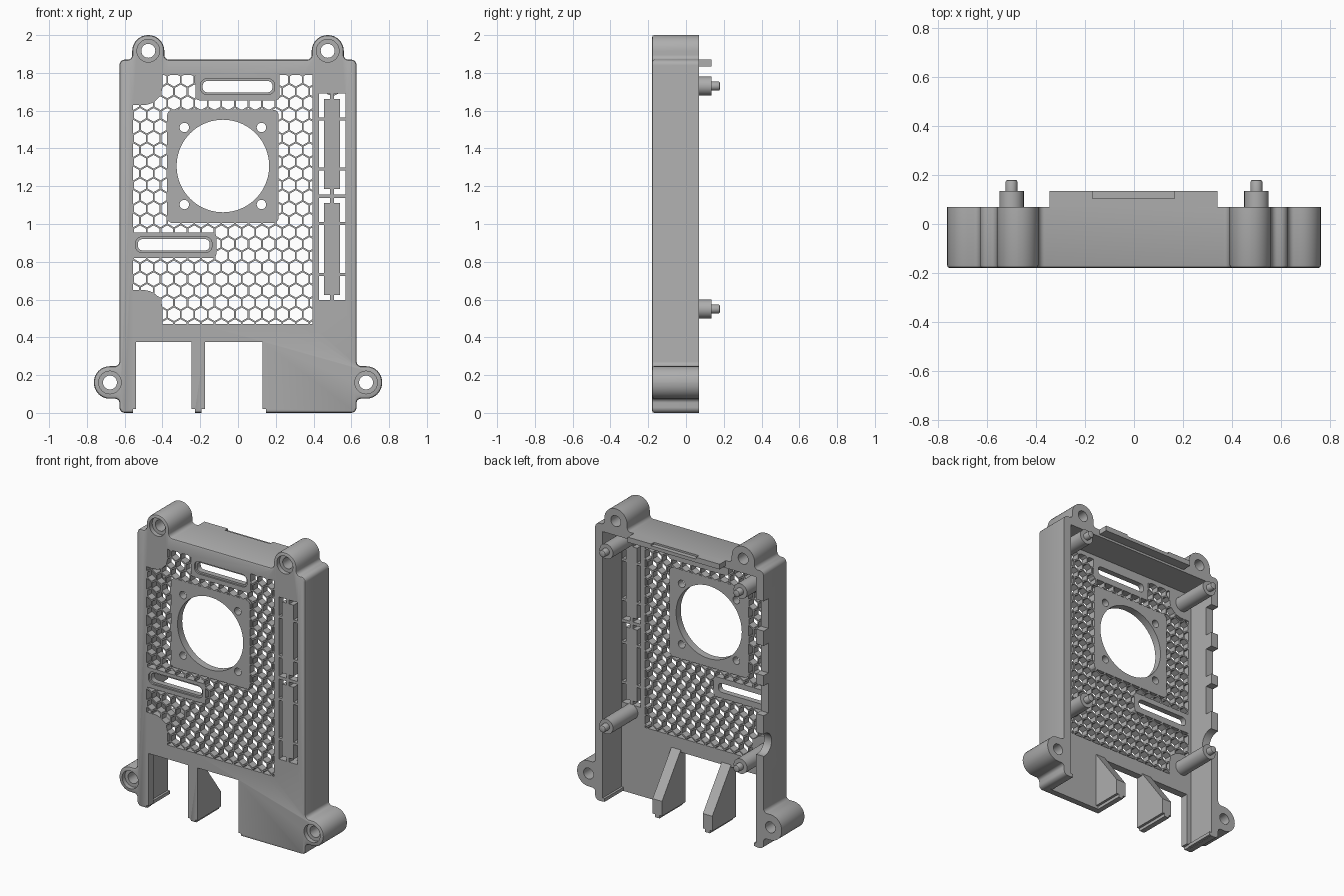
import bpy, bmesh, math
from mathutils import Vector

old = bpy.data.objects.get("Cube")
if old:
    bpy.data.objects.remove(old, do_unlink=True)

grey = bpy.data.materials.new("plain_grey")
grey.use_nodes = True
grey.diffuse_color = (0.42, 0.42, 0.42, 1)
grey.node_tree.nodes["Principled BSDF"].inputs["Base Color"].default_value = grey.diffuse_color

FRONT, INNER, BACK = -0.18, -0.13, 0.07


def finish(name, bm):
    bmesh.ops.recalc_face_normals(bm, faces=bm.faces)
    mesh = bpy.data.meshes.new(name)
    bm.to_mesh(mesh)
    bm.free()
    mesh.materials.append(grey)
    obj = bpy.data.objects.new(name, mesh)
    bpy.context.collection.objects.link(obj)
    return obj


def add_prism(bm, pts, a, b, axis="Y"):
    place = (lambda u, v: (u, a, v)) if axis == "Y" else (lambda u, v: (a, u, v))
    face = bm.faces.new([bm.verts.new(place(u, v)) for u, v in pts])
    new = bmesh.ops.extrude_face_region(bm, geom=[face])["geom"]
    step = Vector((0, b - a, 0)) if axis == "Y" else Vector((b - a, 0, 0))
    bmesh.ops.translate(bm, vec=step, verts=[g for g in new if isinstance(g, bmesh.types.BMVert)])
    return face


def prism(name, pts, a, b, axis="Y", chamfer=0):
    bm = bmesh.new()
    face = add_prism(bm, pts, a, b, axis)
    if chamfer:
        bmesh.ops.bevel(bm, geom=list(face.edges), offset=chamfer, segments=2,
                        profile=0.5, affect="EDGES")
    return finish(name, bm)


def rect(x0, x1, z0, z1):
    return [(x0, z0), (x1, z0), (x1, z1), (x0, z1)]


def circle(x, z, r, n=48, turn=0.0):
    return [(x + r * math.cos(turn + math.tau * i / n),
             z + r * math.sin(turn + math.tau * i / n)) for i in range(n)]


def rounded(corners, steps=8):
    """Outline whose corners (u, v, radius) become arcs."""
    out = []
    for i, (u, v, r) in enumerate(corners):
        p = Vector((u, v))
        d0 = (Vector(corners[i - 1][:2]) - p).normalized()
        d1 = (Vector(corners[(i + 1) % len(corners)][:2]) - p).normalized()
        centre = p + (d0 + d1) * r
        for k in range(steps + 1):
            t = k / steps * math.pi / 2
            q = centre - d1 * r * math.cos(t) - d0 * r * math.sin(t)
            out.append((q.x, q.y))
    return out


def round_rect(x0, x1, z0, z1, r):
    return rounded([(x, z, r) for x, z in rect(x0, x1, z0, z1)])


def boolean(obj, cutter, op="DIFFERENCE"):
    cutter.hide_render = True
    mod = obj.modifiers.new("cut", "BOOLEAN")
    mod.object, mod.operation, mod.solver = cutter, op, "EXACT"
    bpy.context.view_layer.objects.active = obj
    bpy.ops.object.modifier_apply(modifier=mod.name)
    bpy.data.objects.remove(cutter, do_unlink=True)


def cut(obj, pts, a=-0.4, b=0.4, axis="Y"):
    boolean(obj, prism("cutter", pts, a, b, axis))


# Case shell: one outline with the four screw lugs blended in
W, TOP = 0.628, 1.87
half = [(W, 0, 0.03), (W, 0.075, 0.022), (0.763, 0.075, 0.084), (0.763, 0.247, 0.084),
        (W, 0.247, 0.025), (W, TOP, 0.03), (0.56, TOP, 0.025), (0.56, 2.0, 0.084),
        (0.39, 2.0, 0.084), (0.39, TOP, 0.025)]
outline = rounded(half + [(-x, z, r) for x, z, r in reversed(half)])
case = prism("case_shell", outline, FRONT, BACK, chamfer=0.012)
cut(case, rect(-0.572, 0.572, -0.2, 1.82), INNER, 0.4)

# Screw holes with counterbores
for s in (-1, 1):
    for x, z in ((0.475, 1.917), (0.678, 0.161)):
        cut(case, circle(s * x, z, 0.037, 32))
        cut(case, circle(s * x, z, 0.06, 32), -0.4, FRONT + 0.03)

# Lower connector openings, slightly wider at the very bottom
for x0, x1 in ((-0.54, -0.245), (-0.175, 0.13)):
    cut(case, rect(x0, x1, -0.2, 0.375), -0.4, 0.05)
    cut(case, rect(x0 - 0.017, x1 + 0.018, -0.2, 0.02), -0.4, 0.05)

# Port notches and round jack notch in the right wall
for z in (1.57, 1.27, 1.0):
    cut(case, rect(0.02, 0.2, z - 0.1, z + 0.1), -0.8, -0.55, "X")
cut(case, circle(0.06, 0.7, 0.075, 32), -0.8, -0.55, "X")

# Honeycomb grille, limited to a region that leaves solid pads
PITCH = 0.0717
region = prism("grille_region", rect(-0.555, 0.395, 0.47, 1.79), -0.3, 0)
pads = [round_rect(-0.375, 0.215, 1.005, 1.605, 0.03),
        round_rect(-0.225, 0.22, 1.655, 1.9, 0.02),
        round_rect(-0.7, -0.115, 0.82, 0.955, 0.02)]
for z, edge in ((1.73, 2.0), (0.55, 0.3)):
    pads += [circle(-0.5, z, 0.1, 40), rect(-0.7, -0.4, min(z, edge), max(z, edge)),
             rect(-0.7, -0.5, z - 0.1, z + 0.1)]
for pad in pads:
    cut(region, pad)
bm = bmesh.new()
for row in range(23):
    for col in range(16):
        x = -0.59 + (col + row % 2 / 2) * PITCH
        z = 0.46 + row * PITCH * math.sqrt(3) / 2
        add_prism(bm, circle(x, z, (PITCH - 0.009) / math.sqrt(3), 6, math.pi / 6), -0.25, -0.05)
hexes = finish("hex_cutter", bm)
boolean(hexes, region, "INTERSECT")
boolean(case, hexes)

# Fan opening and its four screw holes
FX, FZ = -0.08, 1.307
cut(case, circle(FX, FZ, 0.245, 72))
for sx in (-1, 1):
    for sz in (-1, 1):
        cut(case, circle(FX + sx * 0.204, FZ + sz * 0.204, 0.025, 24))

# Two long slots with a stepped rim
for x0, x1, z0, z1 in ((-0.187, 0.182, 1.697, 1.757), (-0.53, -0.15, 0.86, 0.92)):
    cut(case, round_rect(x0, x1, z0, z1, 0.025))
    e = 0.012
    cut(case, round_rect(x0 - e, x1 + e, z0 - e, z1 + e, 0.035), -0.4, FRONT + 0.012)

# Break-out panels: narrow slots around a bar, held by small bridges
for z0, z1 in ((0.597, 1.137), (1.157, 1.69)):
    ring = prism("slot_ring", rect(0.43, 0.568, z0, z1), -0.3, -0.05)
    cut(ring, rect(0.456, 0.54, z0 + 0.027, z1 - 0.027))
    for f in (0.25, 0.75):
        z = z0 + f * (z1 - z0)
        cut(ring, rect(0.3, 0.7, z - 0.008, z + 0.008))
    cut(ring, rect(0.488, 0.508, z0 - 0.1, z1 + 0.1))
    boolean(case, ring)

# Board pegs
parts = [case]
for side, x in (("right", -0.5), ("left", 0.5)):
    for level, z in (("lower", 0.55), ("upper", 1.73)):
        parts.append(prism(f"peg_{level}_{side}", circle(x, z, 0.05), INNER - 0.01, 0.135))
        parts.append(prism(f"peg_tip_{level}_{side}", circle(x, z, 0.024, 32), 0.18, 0.13,
                           chamfer=0.008))

# Sloped divider fins between the connectors
for name, x in (("middle", -0.245), ("left", 0.13)):
    parts.append(prism(f"divider_fin_{name}", [(INNER, 0.02), (BACK, 0.02), (BACK, 0.12),
                       (INNER, 0.39)], x, x + 0.07, "X"))
    parts.append(prism(f"fin_foot_{name}", rect(INNER, BACK, 0, 0.02), x + 0.018, x + 0.053, "X"))

# Foot lips inside the side walls
for name, x0, x1 in (("right", -0.59, -0.557), ("left", 0.557, 0.59)):
    parts.append(prism(f"foot_lip_{name}", rect(x0, x1, 0.003, 0.025), INNER, BACK))

# Top tongue with a shallow recess
tongue = prism("top_tongue", rect(-0.345, 0.34, 1.835, TOP), BACK - 0.001, 0.135)
cut(tongue, rect(-0.17, 0.165, TOP - 0.012, 2), 0.105, 0.3)
parts.append(tongue)

# Smooth curved walls, keep edges sharp
bpy.ops.object.select_all(action="DESELECT")
for part in parts:
    part.select_set(True)
bpy.context.view_layer.objects.active = case
bpy.ops.object.shade_smooth_by_angle(angle=math.radians(30))
